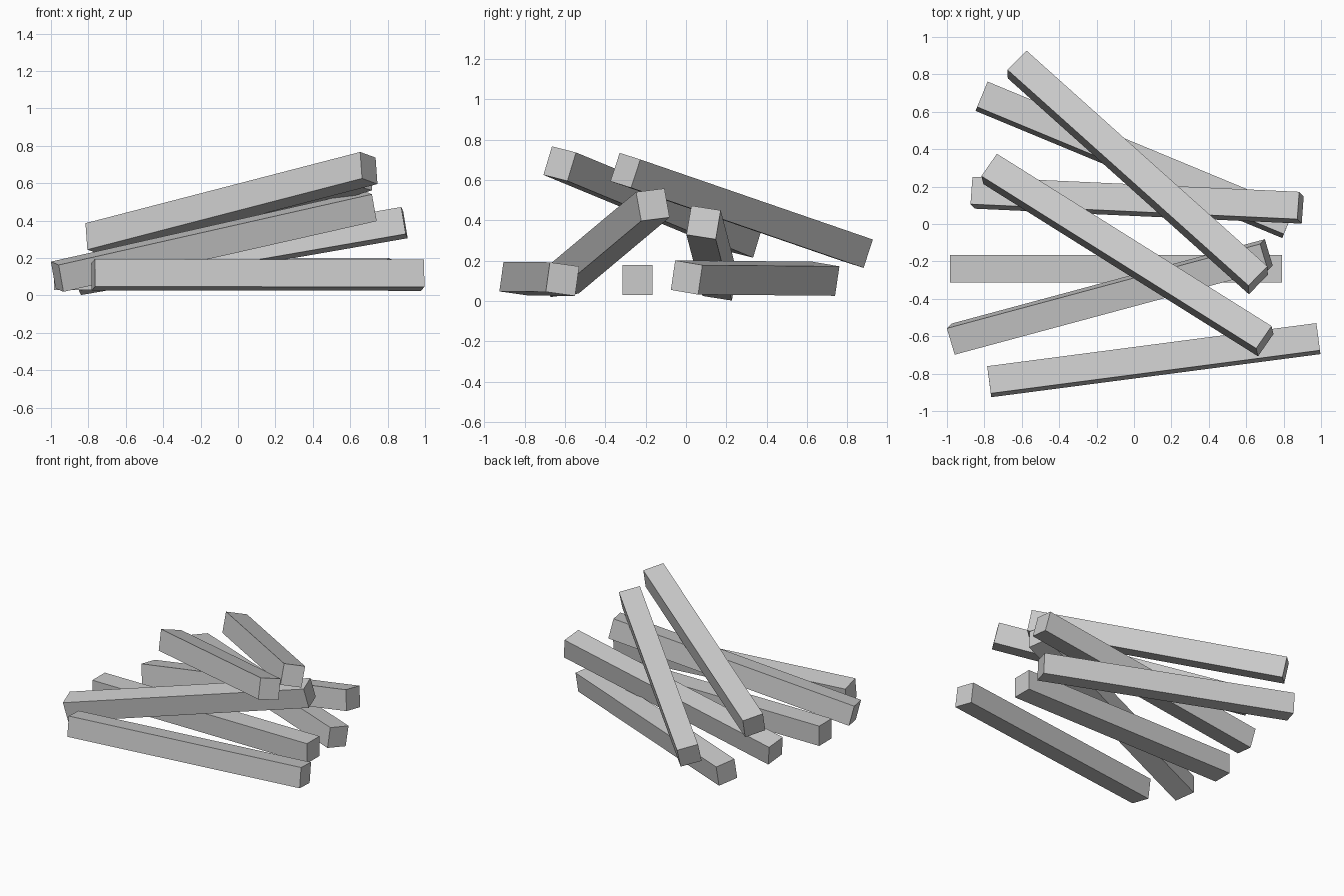
import bpy
from math import radians
from mathutils import Vector, Matrix

if "Cube" in bpy.data.objects:
    bpy.data.objects.remove(bpy.data.objects["Cube"])

SIZE = 0.148    # square section
LENGTH = 1.775  # every beam has the same length


def beam(name, left, right, roll):
    """Square beam centred between two end points, rolled about its own axis."""
    a, b = Vector(left), Vector(right)
    along = (b - a).normalized()
    side = Vector((0, 0, 1)).cross(along).normalized()
    up = along.cross(side)
    rot = Matrix((along, side, up)).transposed().to_4x4()
    bpy.ops.mesh.primitive_cube_add(size=1)
    ob = bpy.context.object
    ob.name = name
    ob.matrix_world = (Matrix.Translation((a + b) / 2) @ rot
                       @ Matrix.Rotation(radians(roll), 4, 'X')
                       @ Matrix.Diagonal((LENGTH, SIZE, SIZE, 1)))


# Lower beams, lying nearly flat
beam("flat_beam", (-0.985, -0.24, 0.103), (0.79, -0.24, 0.103), 0)
beam("front_beam", (-0.773, -0.843, 0.11), (0.985, -0.613, 0.108), -8)
beam("back_beam", (-0.815, 0.683, 0.11), (0.825, 0.003, 0.116), -9)

# Leaning beams, rising to the right
beam("front_leaning_beam", (-0.965, -0.615, 0.10), (0.706, -0.165, 0.477), 7)
beam("back_leaning_beam", (-0.857, 0.167, 0.085), (0.89, 0.087, 0.389), -9)

# Upper beams, resting across the pile
beam("front_upper_beam", (-0.77, 0.295, 0.30), (0.70, -0.627, 0.681), -12)
beam("back_upper_beam", (-0.626, 0.854, 0.25), (0.665, -0.302, 0.648), -13)
